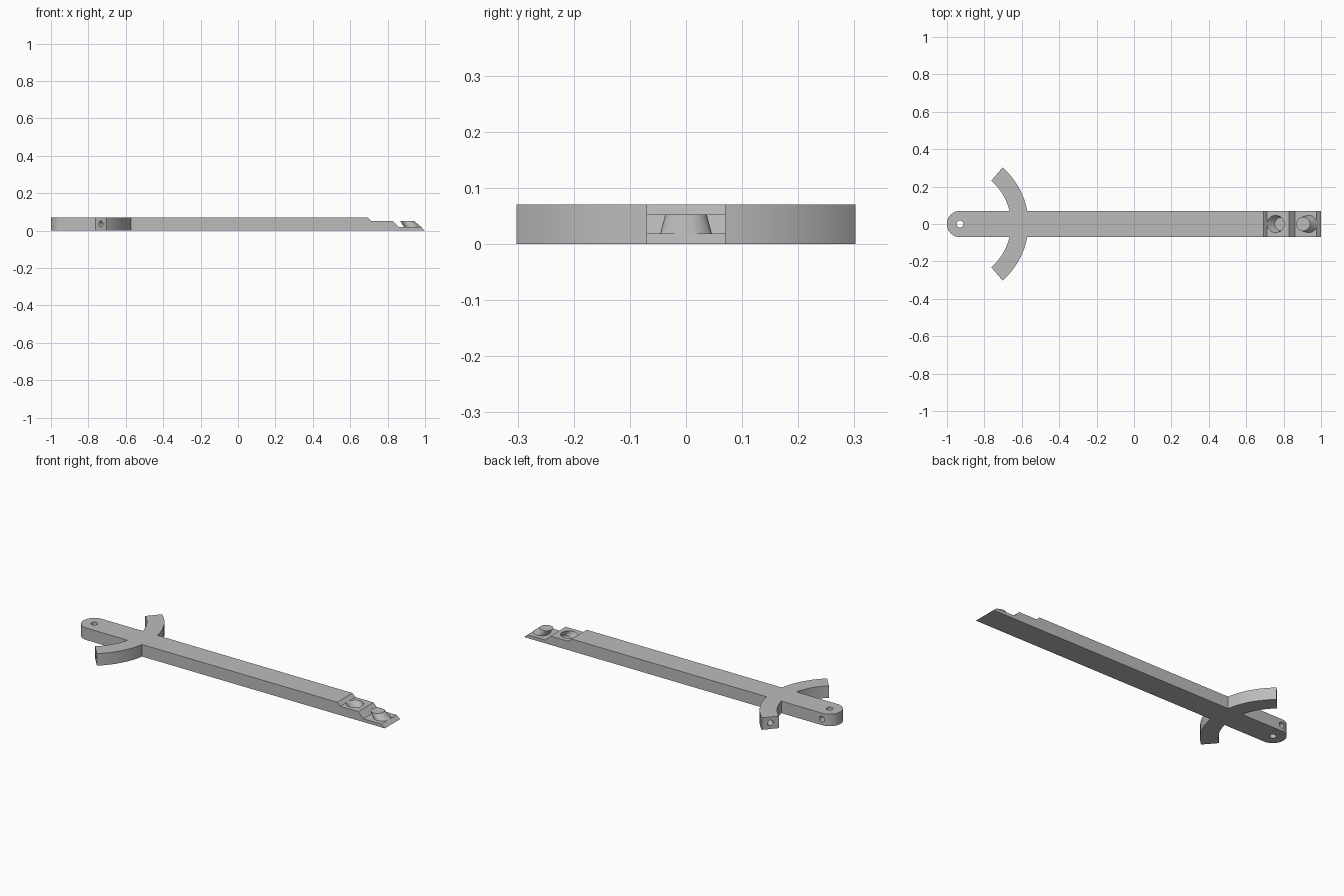
import bpy, bmesh
from math import sin, cos, asin, radians, pi
from mathutils import Vector

old = bpy.data.objects.get("Cube")
if old:
    bpy.data.objects.remove(old, do_unlink=True)

W = H = 0.0705            # half width and height of the bar
END = -0.93               # centre of the rounded end
ARC, R_IN, R_OUT, TIP = -0.965, 0.307, 0.40, radians(49)

grey = bpy.data.materials.new("plain grey")
grey.use_nodes = True
grey.diffuse_color = (0.5, 0.5, 0.5, 1)
grey.node_tree.nodes["Principled BSDF"].inputs["Base Color"].default_value = (0.5, 0.5, 0.5, 1)


def make(name, bm):
    bmesh.ops.recalc_face_normals(bm, faces=bm.faces)
    mesh = bpy.data.meshes.new(name)
    bm.to_mesh(mesh)
    bm.free()
    mesh.materials.append(grey)
    ob = bpy.data.objects.new(name, mesh)
    bpy.context.collection.objects.link(ob)
    return ob


def prism(name, points, offset):
    """Extrude a closed flat outline along offset."""
    bm = bmesh.new()
    face = bm.faces.new([bm.verts.new(p) for p in points])
    new = bmesh.ops.extrude_face_region(bm, geom=[face])["geom"]
    bmesh.ops.translate(bm, vec=offset, verts=[v for v in new if isinstance(v, bmesh.types.BMVert)])
    return make(name, bm)


def loft(name, a, b, ra, rb, axis=None, sides=40):
    """Cone or cylinder from a to b; its end rings are square to axis."""
    a, b = Vector(a), Vector(b)
    turn = Vector(axis or b - a).to_track_quat('Z', 'Y')
    bm = bmesh.new()
    rings = [[bm.verts.new(c + turn @ Vector((r * cos(t), r * sin(t), 0)))
              for t in (2 * pi * i / sides for i in range(sides))]
             for c, r in ((a, ra), (b, rb))]
    for ring in rings:
        bm.faces.new(ring)
    for i in range(sides):
        j = (i + 1) % sides
        bm.faces.new((rings[0][i], rings[0][j], rings[1][j], rings[1][i]))
    return make(name, bm)


def combine(target, tool, operation):
    mod = target.modifiers.new("combine", 'BOOLEAN')
    mod.operation, mod.object, mod.solver = operation, tool, 'EXACT'
    bpy.context.view_layer.objects.active = target
    bpy.ops.object.modifier_apply(modifier=mod.name)
    bpy.data.objects.remove(tool, do_unlink=True)


def arc(cx, r, start, stop, n):
    return [(cx + r * cos(t), r * sin(t))
            for t in (start + (stop - start) * i / n for i in range(n + 1))]


# Plan outline of one side: rounded end, curved arm, straight bar; then mirrored
half = arc(END, W, pi, pi / 2, 16)
half += arc(ARC, R_IN, asin(W / R_IN), TIP, 20)
half += arc(ARC, R_OUT, TIP, asin(W / R_OUT), 20)
half.append((1, W))
outline = half + [(x, -y) for x, y in reversed(half[1:])]
body = prism("crossed_bar", [(x, y, 0) for x, y in outline], (0, 0, H))

# Stepped scarf joint at the far end
LOW, MID = 0.019, 0.052
steps = [(0.672, 0.09), (0.692, H), (0.712, MID), (0.828, MID), (0.861, LOW),
         (0.977, LOW), (1, 0), (1.02, -0.0165), (1.02, 0.09)]
combine(body, prism("step_cutter", [(x, -0.2, z) for x, z in steps], (0, 0.4, 0)), 'DIFFERENCE')

# Leaning socket and its matching peg
combine(body, loft("socket_cutter", (0.756, 0, MID + 0.001), (0.788, 0, LOW), 0.046, 0.036, (0, 0, 1)), 'DIFFERENCE')
combine(body, loft("peg", (0.937, 0, LOW - 0.004), (0.904, 0, MID), 0.047, 0.037, (0, 0, 1)), 'UNION')

# Upright hole, side hole meeting it, and a hole in each arm tip
combine(body, loft("end_hole", (END, 0, -0.1), (END, 0, 0.2), 0.018, 0.018), 'DIFFERENCE')
combine(body, loft("side_hole", (END, 0, H / 2), (END, 0.1, H / 2), 0.016, 0.016), 'DIFFERENCE')
mid_r = (R_IN + R_OUT) / 2
for side in (1, -1):
    tip = Vector((ARC + mid_r * cos(TIP), side * mid_r * sin(TIP), H / 2))
    out = Vector((-sin(TIP), side * cos(TIP), 0))
    combine(body, loft("tip_hole", tip - out * 0.09, tip + out * 0.03, 0.016, 0.016), 'DIFFERENCE')

bpy.ops.object.select_all(action='DESELECT')
body.select_set(True)
bpy.context.view_layer.objects.active = body
bpy.ops.object.shade_smooth_by_angle(angle=radians(25))
